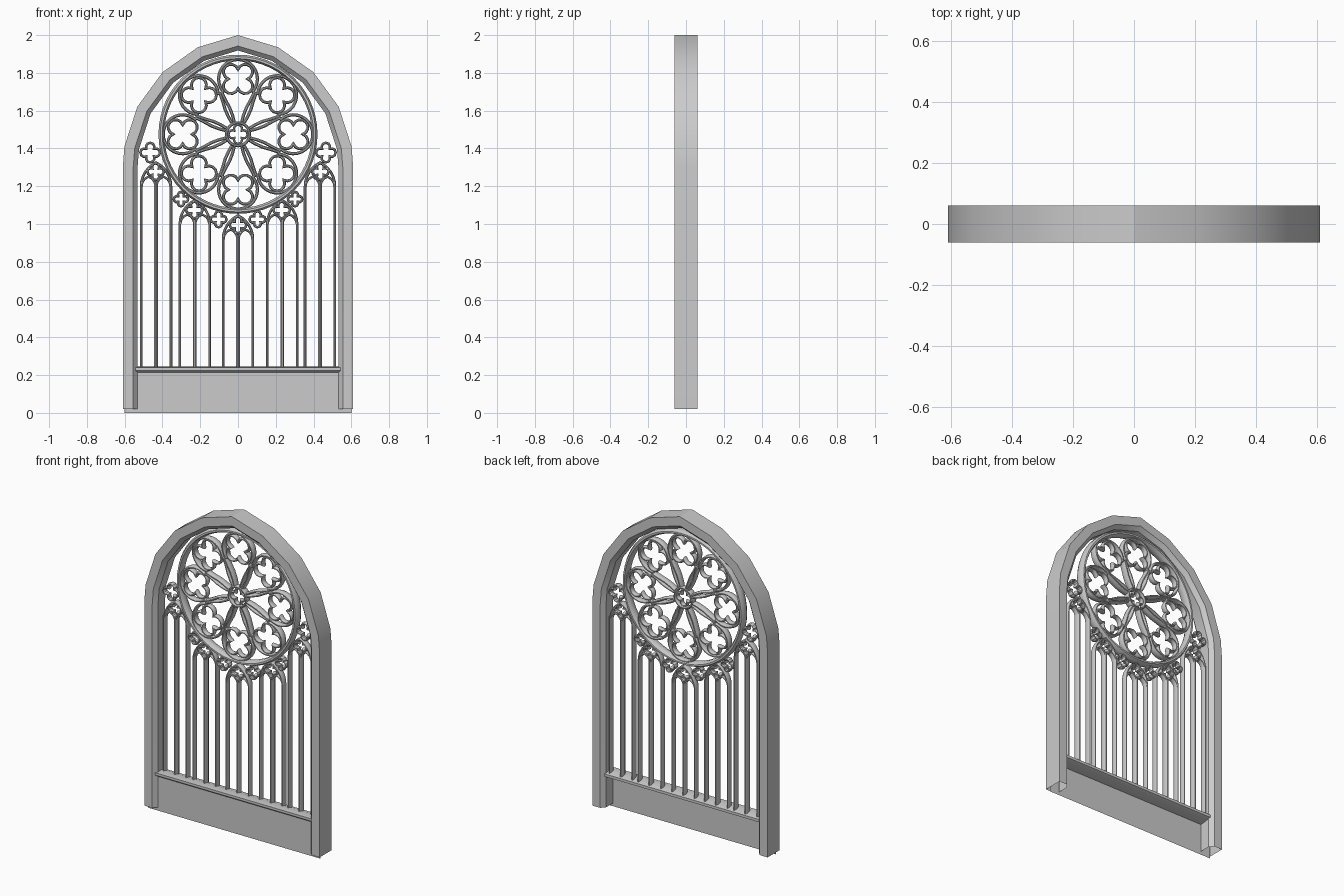
import bpy, bmesh
from math import sin, cos, atan2, pi, sqrt, radians
from mathutils import Vector

if "Cube" in bpy.data.objects:
    bpy.data.objects.remove(bpy.data.objects["Cube"])


def sweep(bm, path, section, closed=False, y0=0.0):
    """Sweep a closed (normal offset, y) section along an x-z path with mitred corners."""
    pts = [Vector(p) for p in path]
    n, m = len(pts), len(section)
    rings = []
    for i, p in enumerate(pts):
        a = pts[i - 1] if (i > 0 or closed) else None
        b = pts[(i + 1) % n] if (i < n - 1 or closed) else None
        d1 = (p - a).normalized() if a is not None else (b - p).normalized()
        d2 = (b - p).normalized() if b is not None else d1
        n1, n2 = Vector((d1.y, -d1.x)), Vector((d2.y, -d2.x))
        s = n1 + n2
        s = s.normalized() if s.length > 1e-4 else n1
        k = min(1 / max(s.dot(n1), 0.1), 1.8)
        rings.append([bm.verts.new((p.x + s.x * o * k, y + y0, p.y + s.y * o * k))
                      for o, y in section])
    for i in range(n if closed else n - 1):
        r, q = rings[i], rings[(i + 1) % n]
        for j in range(m):
            bm.faces.new((r[j], r[(j + 1) % m], q[(j + 1) % m], q[j]))


def finish(bm, name):
    bmesh.ops.recalc_face_normals(bm, faces=bm.faces)
    me = bpy.data.meshes.new(name)
    bm.to_mesh(me)
    bm.free()
    ob = bpy.data.objects.new(name, me)
    bpy.context.collection.objects.link(ob)
    bpy.ops.object.select_all(action='DESELECT')
    ob.select_set(True)
    bpy.context.view_layer.objects.active = ob
    bpy.ops.object.shade_smooth_by_angle(angle=radians(30))
    return ob


def bar(w, d):
    """Chamfered moulding section, half width w and half depth d."""
    return [(-w, -d * .4), (-w * .35, -d), (w * .35, -d), (w, -d * .4),
            (w, d * .4), (w * .35, d), (-w * .35, d), (-w, d * .4)]


def circle(cx, cz, r, n):
    return [(cx + r * cos(2 * pi * i / n), cz + r * sin(2 * pi * i / n)) for i in range(n)]


def quatrefoil(cx, cz, size, turn=0.0, n=8):
    """Four round lobes meeting in inward cusps."""
    d = size / 1.75
    r = d * .75
    t = (sqrt(2) * d + sqrt(4 * r * r - 2 * d * d)) / 2
    phi = atan2(t / sqrt(2), t / sqrt(2) - d)
    out = []
    for k in range(4):
        a = turn + k * pi / 2
        for i in range(n):
            b = a - phi + 2 * phi * i / n
            out.append((cx + d * cos(a) + r * cos(b), cz + d * sin(a) + r * sin(b)))
    return out


def pointed(cx, h, z, rise, n=6):
    """Pointed arch of half width h, left spring to right spring."""
    c = (rise * rise - h * h) / (2 * h)
    top = atan2(rise, c)
    right = [(cx - c + (h + c) * cos(top * i / n), z + (h + c) * sin(top * i / n))
             for i in range(n + 1)]
    return [(2 * cx - x, zz) for x, zz in right[:-1]] + right[::-1]


Y = 0.01            # tracery plane
ROSE_Z = 1.475

# Outer frame: faceted pointed arch on straight legs, open at the foot
half = [(.61, .02), (.61, 1.30)]
half += [(-.097 + .707 * cos(radians(a)), 1.30 + .707 * sin(radians(a))) for a in (9, 27, 45.5, 64)]
frame_path = [(-x, z) for x, z in half] + [(0, 2.0)] + half[::-1]
frame_section = [(0, -.06), (.055, -.06), (.078, -.035), (.078, .035), (.055, .06), (0, .06)]
bm = bmesh.new()
sweep(bm, frame_path, frame_section)
finish(bm, "arched_frame")

# Sill: thin front panel carrying a moulded ledge
bm = bmesh.new()
profile = [(-.036, 0), (-.036, .215), (-.048, .225), (-.048, .24), (0, .245),
           (.042, .232), (.042, .215), (.02, .205), (-.034, .198)]
rows = [[bm.verts.new((x, y, z)) for y, z in profile] for x in (-.6, .6)]
for j in range(len(profile) - 1):
    bm.faces.new((rows[0][j], rows[1][j], rows[1][j + 1], rows[0][j + 1]))
finish(bm, "sill_panel")

# Rose window: outer ring and hub
bm = bmesh.new()
sweep(bm, circle(0, ROSE_Z, .406, 56), bar(.015, .03), True, Y)
sweep(bm, circle(0, ROSE_Z, .061, 24), bar(.008, .022), True, Y)
sweep(bm, quatrefoil(0, ROSE_Z, .05), bar(.006, .016), True, Y)
finish(bm, "rose_ring_and_hub")

# Rose petals: teardrop bars with a quatrefoil in each head
bm = bmesh.new()
D, R = .293, .103
side = [(.066, .020), (.10, .029), (.14, .044), (.18, .066), (.22, .086)]
head = [(D + R * cos(radians(a)), R * sin(radians(a))) for a in range(130, -131, -13)]
petal = side + head + [(u, -v) for u, v in side[::-1]]
for k in range(8):
    a = k * pi / 4
    sweep(bm, [(u * cos(a) - v * sin(a), ROSE_Z + u * sin(a) + v * cos(a)) for u, v in petal],
          bar(.0085, .022), False, Y)
    sweep(bm, quatrefoil(D * cos(a), ROSE_Z + D * sin(a), .093, a + pi / 4),
          bar(.0075, .018), True, Y)
finish(bm, "rose_petals")

# Lancet bays: enclosing arch, centre mullion, two small heads
bm = bmesh.new()
H = .079
foils = [(0, .995, .044)]
for cx, zs in ((-.434, 1.2), (-.229, 1.0), (0, .92), (.234, 1.0), (.434, 1.2)):
    arch = pointed(cx, H, zs, .125)
    sweep(bm, [(cx - H, .23)] + arch + [(cx + H, .23)], bar(.007, .02), False, Y)
    sweep(bm, [(cx, .23), (cx, zs + .025)], bar(.010, .022), False, Y)
    for s in (-1, 1):
        sweep(bm, pointed(cx + s * H / 2, H / 2 - .003, zs, .05, 5), bar(.006, .016), False, Y)
finish(bm, "lancet_mullions")

# Small quatrefoils between the lancets and the rose
for s in (-1, 1):
    foils += [(s * .465, 1.378, .052), (s * .436, 1.277, .044), (s * .231, 1.074, .044),
              (s * .302, 1.132, .038), (s * .103, 1.025, .042)]
bm = bmesh.new()
for x, z, r in foils:
    sweep(bm, quatrefoil(x, z, r, 0, 6), bar(.0065, .018), True, Y)
finish(bm, "small_quatrefoils")
